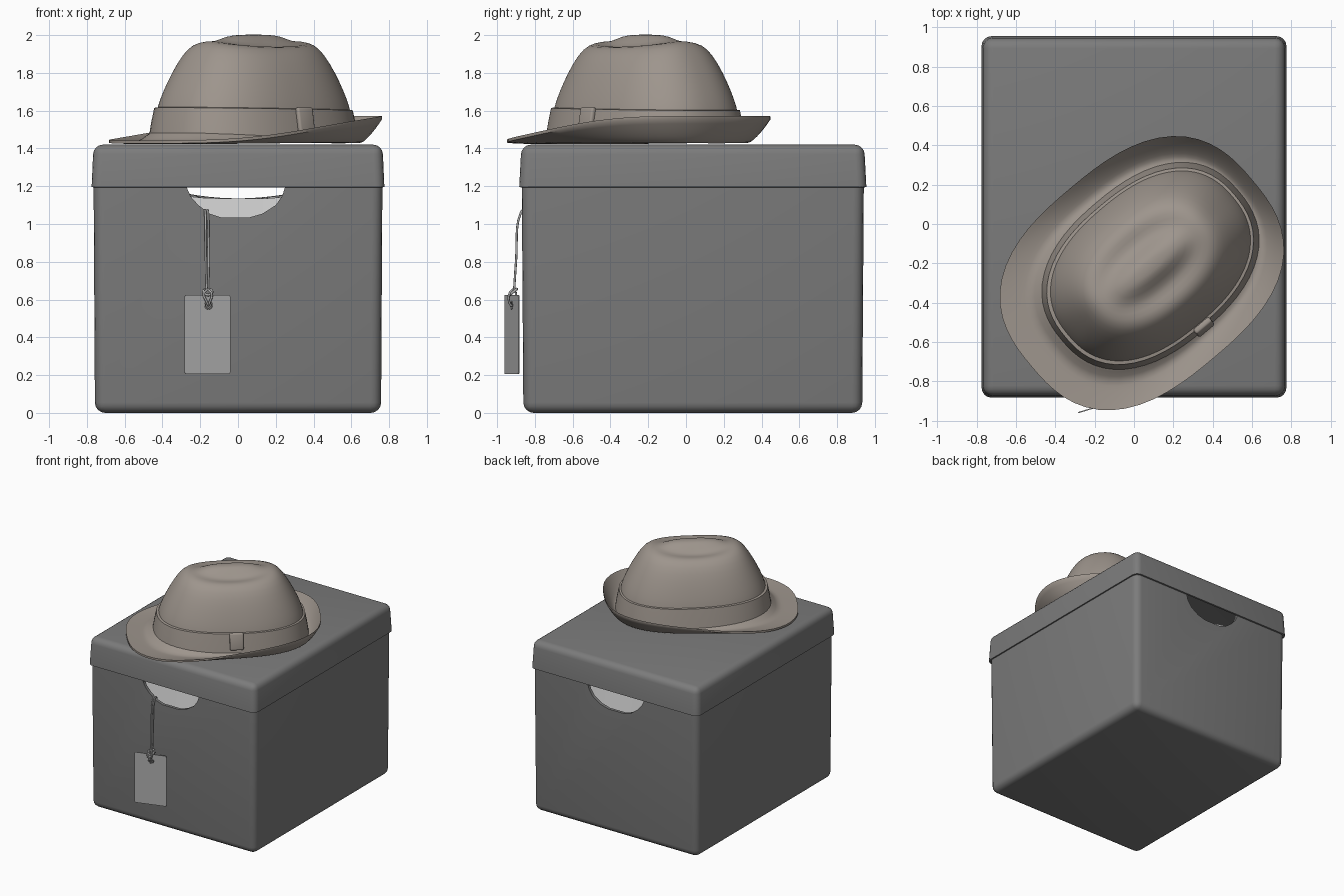
import bpy, bmesh, math
from mathutils import Vector, Matrix

if "Cube" in bpy.data.objects:
    bpy.data.objects.remove(bpy.data.objects["Cube"])

HAT_POS = Vector((0.04, -0.25, 0))
HAT_ROT = math.radians(40)
CROWN_U = 0.055          # crown sits a little behind the brim centre
SEG = 64


def material(name, rgb):
    m = bpy.data.materials.new(name)
    m.diffuse_color = (*rgb, 1)
    m.use_nodes = True
    m.node_tree.nodes["Principled BSDF"].inputs["Base Color"].default_value = m.diffuse_color
    return m


CARD = material("dark_card", (0.2, 0.2, 0.2))
FELT = material("felt", (0.34, 0.30, 0.265))
PAPER = material("paper", (0.8, 0.8, 0.8))
LABEL = material("label", (0.42, 0.42, 0.42))


def add(name, bm, mat=None):
    me = bpy.data.meshes.new(name)
    bm.to_mesh(me)
    bm.free()
    ob = bpy.data.objects.new(name, me)
    bpy.context.collection.objects.link(ob)
    if mat:
        me.materials.append(mat)
    return ob


def finish(ob, angle=35):
    """Apply modifiers and shade smooth."""
    bpy.ops.object.select_all(action='DESELECT')
    ob.select_set(True)
    bpy.context.view_layer.objects.active = ob
    bpy.ops.object.convert(target='MESH')
    bpy.ops.object.shade_smooth_by_angle(angle=math.radians(angle))
    return ob


def open_box(name, lo, hi, open_top, bevel, thick, taper=1.0):
    """Rounded box with one open end and a wall thickness."""
    lo, hi = Vector(lo), Vector(hi)
    bm = bmesh.new()
    bmesh.ops.create_cube(bm, size=1)
    mid, size = (lo + hi) / 2, hi - lo
    for v in bm.verts:
        k = taper if (v.co.z > 0) != open_top else 1
        v.co = mid + Vector((v.co.x * size.x * k, v.co.y * size.y * k, v.co.z * size.z))
    sign = 1 if open_top else -1
    bm.normal_update()
    bmesh.ops.delete(bm, geom=[f for f in bm.faces if f.normal.z * sign > 0.9], context='FACES')
    bmesh.ops.bevel(bm, geom=[e for e in bm.edges if not e.is_boundary], offset=bevel,
                    segments=4, profile=0.5, affect='EDGES', clamp_overlap=True)
    ob = add(name, bm, CARD)
    s = ob.modifiers.new("wall", 'SOLIDIFY')
    s.thickness, s.offset = thick, -1
    return ob


def cut(ob, cutter):
    b = ob.modifiers.new("cut", 'BOOLEAN')
    b.operation, b.object, b.solver = 'DIFFERENCE', cutter, 'EXACT'
    cutter.hide_render = True


# Box body with handle holes through front and back
body = open_box("box_body", (-0.765, -0.87, 0), (0.765, 0.942, 1.3), True, 0.055, 0.025, 0.99)
outline = [(-0.27, 1.35), (-0.27, 1.19), (-0.25, 1.145), (-0.21, 1.10), (-0.15, 1.055), (-0.09, 1.035),
           (0.06, 1.035), (0.13, 1.055), (0.20, 1.10), (0.235, 1.15), (0.25, 1.2), (0.25, 1.35)]
bm = bmesh.new()
face = bm.faces.new([bm.verts.new((x, -1.2, z)) for x, z in outline])
ext = bmesh.ops.extrude_face_region(bm, geom=[face])
bmesh.ops.translate(bm, vec=(0, 2.4, 0), verts=[g for g in ext["geom"] if isinstance(g, bmesh.types.BMVert)])
bmesh.ops.recalc_face_normals(bm, faces=bm.faces)
holes = add("handle_cutter", bm)
cut(body, holes)
finish(body)
bpy.data.objects.remove(holes)

# Lid
finish(open_box("box_lid", (-0.775, -0.883, 1.195), (0.775, 0.955, 1.42), False, 0.05, 0.015, 0.987))

# Paper lining seen through the holes
bm = bmesh.new()
bmesh.ops.create_grid(bm, x_segments=24, y_segments=24, size=1)
for v in bm.verts:
    x, y = v.co.x, v.co.y
    edge = max(abs(x), abs(y)) > 0.99
    z = 1.13 + 0.35 * min(abs(x * 0.72), 0.3) ** 2 + 0.006 * math.sin(9 * x + 5 * y)
    v.co = (x * 0.72, 0.036 + y * 0.84, 0.85 if edge else z)
finish(add("paper_lining", bm, PAPER), 60)


def oval(a, b, n, phi):
    c, s = math.cos(phi), math.sin(phi)
    r = (abs(c) ** n + abs(s) ** n) ** (-1 / n)
    return a * c * r, b * s * r


def loft(name, rings, mat, closed=False, cap=False):
    """Skin a list of equal point rings."""
    bm = bmesh.new()
    vr = [[bm.verts.new(p) for p in ring] for ring in rings]
    pairs = list(zip(vr, vr[1:])) + ([(vr[-1], vr[0])] if closed else [])
    for p, q in pairs:
        for i in range(len(p)):
            j = (i + 1) % len(p)
            bm.faces.new((p[i], p[j], q[j], q[i]))
    if cap:
        bm.faces.new(vr[-1])
    bmesh.ops.recalc_face_normals(bm, faces=bm.faces)
    ob = add(name, bm, mat)
    ob.matrix_world = Matrix.Translation(HAT_POS) @ Matrix.Rotation(HAT_ROT, 4, 'Z')
    return ob


ANGLES = [2 * math.pi * i / SEG for i in range(SEG)]


def smooth(x):
    x = min(max(x, 0), 1)
    return x * x * (3 - 2 * x)


# Hat crown: length, width, height, extra height on the long sides (the crease)
levels = [(.570, .405, 1.45, 0), (.560, .395, 1.55, 0), (.546, .383, 1.62, 0), (.515, .36, 1.70, 0),
          (.465, .325, 1.80, 0), (.405, .275, 1.90, 0), (.355, .22, 1.955, -.012),
          (.305, .165, 1.97, -.035), (.25, .115, 1.965, -.035), (.18, .06, 1.995, -.005),
          (.08, .025, 2.003, 0)]
rings = []
for a, b, z, dz in levels:
    pts = [oval(a, b, 2.4, t) for t in ANGLES]
    rings.append([(CROWN_U + u, v, z + dz * math.sin(t) ** 2) for (u, v), t in zip(pts, ANGLES)])
crown = loft("hat_crown", rings, FELT, cap=True)
crown.modifiers.new("smooth", 'SUBSURF').levels = 1
finish(crown, 80)

# Brim: flat and low at the front, curled up at the back
rings = []
steps = [i / 10 for i in range(11)]
for under, ts in ((0, steps), (0.016, steps[::-1])):
    for t in ts:
        ring = []
        for phi in ANGLES:
            u0, v0 = oval(.55, .385, 2.4, phi)
            u1, v1 = oval(.735, .565, 2.65, phi)
            u = (u0 + CROWN_U) * (1 - t) + u1 * t
            v = v0 * (1 - t) + v1 * t
            base = 1.475 - 0.025 * math.cos(phi)
            rim = 0.005 + 0.13 * smooth((u1 + 0.735) / 1.45)
            z = base + (1.438 - base) * smooth(t / 0.45) + rim * max(0, (t - 0.25) / 0.75) ** 1.5
            ring.append((u, v, z - under))
        rings.append(ring)
finish(loft("hat_brim", rings, FELT, closed=True), 50)

# Ribbon band around the crown
rings = []
for a, b, z in [(.56, .39, 1.45), (.590, .425, 1.45), (.578, .412, 1.53), (.562, .398, 1.608), (.54, .376, 1.612)]:
    rings.append([(CROWN_U + u, v, z + 0.008 * -math.cos(t))
                  for t in ANGLES for u, v in [oval(a, b, 2.4, t)]])
finish(loft("hat_band", rings, FELT), 35)

# Ribbon knot on the side
bm = bmesh.new()
bmesh.ops.create_cube(bm, size=1)
bmesh.ops.scale(bm, vec=(0.105, 0.035, 0.135), verts=bm.verts)
bmesh.ops.bevel(bm, geom=list(bm.edges), offset=0.012, segments=3, affect='EDGES', profile=0.5)
knot = add("hat_ribbon_knot", bm, FELT)
knot.matrix_world = (Matrix.Translation(HAT_POS) @ Matrix.Rotation(HAT_ROT, 4, 'Z')
                     @ Matrix.Translation((0.065, -0.412, 1.55)) @ Matrix.Rotation(math.radians(-10), 4, 'X'))
finish(knot)

# Hanging tag with an eyelet
TAG = Matrix.Translation((-0.162, -0.922, 0.415)) @ Matrix.Rotation(math.radians(17), 4, 'Z')
bm = bmesh.new()
bmesh.ops.create_cube(bm, size=1)
bmesh.ops.scale(bm, vec=(0.253, 0.006, 0.42), verts=bm.verts)
corners = [e for e in bm.edges if abs(e.verts[0].co.y - e.verts[1].co.y) > 0.001]
bmesh.ops.bevel(bm, geom=corners, offset=0.01, segments=2, affect='EDGES', profile=0.5)
tag = add("tag", bm, LABEL)
tag.matrix_world = TAG
bm = bmesh.new()
bmesh.ops.create_cone(bm, cap_ends=True, segments=20, radius1=0.016, radius2=0.016, depth=0.1,
                      matrix=Matrix.Translation((0.005, 0, 0.155)) @ Matrix.Rotation(math.pi / 2, 4, 'X'))
punch = add("tag_cutter", bm)
punch.matrix_world = TAG
bpy.context.view_layer.update()
cut(tag, punch)
finish(tag)
bpy.data.objects.remove(punch)
bpy.ops.mesh.primitive_torus_add(major_radius=0.019, minor_radius=0.005, major_segments=24, minor_segments=8)
eyelet = bpy.context.object
eyelet.name = "tag_eyelet"
eyelet.matrix_world = TAG @ Matrix.Translation((0.005, 0, 0.155)) @ Matrix.Rotation(math.pi / 2, 4, 'X')
eyelet.data.materials.append(CARD)
finish(eyelet, 80)


def cord(name, pts, r=0.006):
    cu = bpy.data.curves.new(name, 'CURVE')
    cu.dimensions, cu.bevel_depth, cu.bevel_resolution, cu.resolution_u = '3D', r, 2, 6
    sp = cu.splines.new('BEZIER')
    sp.bezier_points.add(len(pts) - 1)
    for p, co in zip(sp.bezier_points, pts):
        p.co = co
        p.handle_left_type = p.handle_right_type = 'AUTO'
    ob = bpy.data.objects.new(name, cu)
    bpy.context.collection.objects.link(ob)
    cu.materials.append(LABEL)
    finish(ob, 80)


# String: two strands over the hole's edge, looped through the eyelet
for i, dx in enumerate((-0.007, 0.007)):
    cord(f"string_strand_{i + 1}", [(-0.17 + dx, -0.83, 1.03), (-0.168 + dx, -0.855, 1.075),
         (-0.166 + dx, -0.878, 1.05), (-0.163 + dx, -0.9, 0.8), (-0.16 + dx, -0.91, 0.65)])
    cord(f"string_loop_{i + 1}", [(-0.16, -0.915, 0.655), (-0.16 + 3 * dx, -0.935, 0.63),
         (-0.157 + dx, -0.935, 0.585), (-0.157, -0.921, 0.568), (-0.157 + dx, -0.905, 0.59),
         (-0.16 + 3 * dx, -0.9, 0.64)])
cord("string_knot", [(-0.185, -0.915, 0.65), (-0.175, -0.932, 0.63), (-0.15, -0.932, 0.625),
                     (-0.137, -0.915, 0.64), (-0.15, -0.897, 0.655), (-0.182, -0.9, 0.652)], 0.007)
